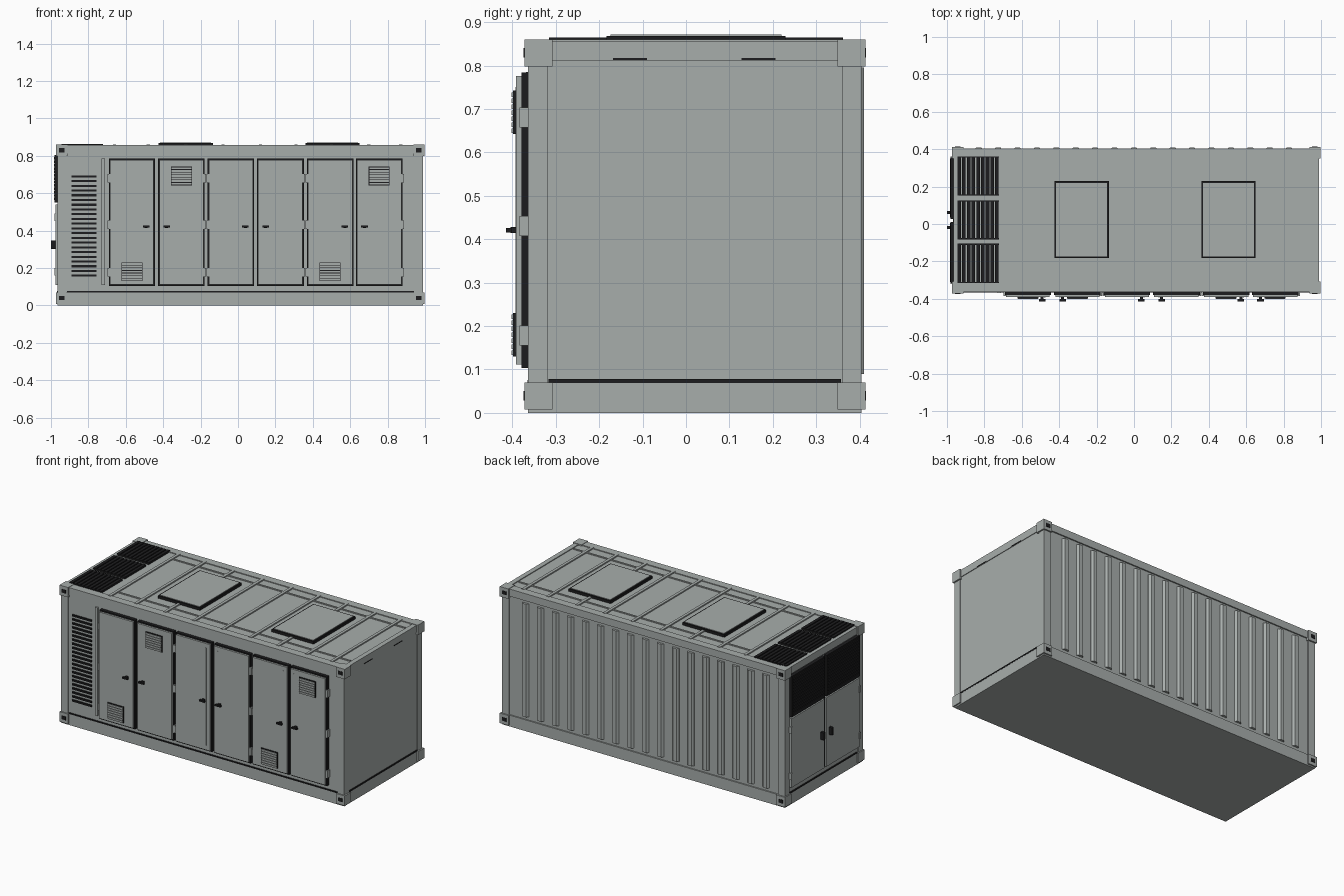
import bpy, bmesh

if "Cube" in bpy.data.objects:
    bpy.data.objects.remove(bpy.data.objects["Cube"])


def material(name, rgb):
    m = bpy.data.materials.new(name)
    m.diffuse_color = (*rgb, 1)
    m.use_nodes = True
    m.node_tree.nodes["Principled BSDF"].inputs["Base Color"].default_value = m.diffuse_color
    return m


GREY = material("container grey", (0.39, 0.42, 0.41))
BLACK = material("rubber black", (0.012, 0.012, 0.013))


def finish(name, bm, mat):
    bmesh.ops.recalc_face_normals(bm, faces=bm.faces)
    me = bpy.data.meshes.new(name)
    bm.to_mesh(me)
    bm.free()
    me.materials.append(mat)
    ob = bpy.data.objects.new(name, me)
    bpy.context.collection.objects.link(ob)
    return ob


def boxes(name, spans, mat):
    """One object from boxes given as (x0, x1, y0, y1, z0, z1)."""
    bm = bmesh.new()
    for x0, x1, y0, y1, z0, z1 in spans:
        vs = bmesh.ops.create_cube(bm, size=1)["verts"]
        for v in vs:
            v.co.x = x1 if v.co.x > 0 else x0
            v.co.y = y1 if v.co.y > 0 else y0
            v.co.z = z1 if v.co.z > 0 else z0
    return finish(name, bm, mat)


# Outer limits of the castings, and of the frame just inside them
X0, X1, Y0, Y1, TOP = -0.972, 0.997, -0.372, 0.413, 0.86
FX0, FX1, FY0, FY1 = -0.966, 0.988, -0.364, 0.404

# Main shell
boxes("container_shell", [(-0.96, 0.984, -0.358, 0.396, 0.004, 0.852)], GREY)

# Frame: bottom and top rails, corner posts
rails = []
for z0, z1 in ((0, 0.07), (0.812, 0.857)):
    rails += [(FX0, FX1, FY0, FY0 + 0.05, z0, z1),
              (FX0, FX1, FY1 - 0.05, FY1, z0, z1),
              (FX0, FX0 + 0.03, FY0, FY1, z0, z1),
              (FX1 - 0.03, FX1, FY0, FY1, z0, z1)]
boxes("frame_rails", rails, GREY)
boxes("floor_pan", [(FX0, FX1, FY0, FY1, 0, 0.02)], GREY)
boxes("corner_posts", [(x, x + 0.048, y, y + 0.045, 0.05, 0.83)
                       for x in (FX0, FX1 - 0.048) for y in (FY0, FY1 - 0.045)], GREY)

# Corner castings with dark lifting holes
castings, holes = [], []
for x in (X0, X1 - 0.06):
    for z in (0.008, TOP - 0.062):
        for y in (Y0, Y1 - 0.064):
            castings.append((x, x + 0.06, y, y + 0.064, z, z + 0.062))
        holes += [(x + 0.014, x + 0.044, Y0 - 0.002, Y0 + 0.004, z + 0.02, z + 0.042),
                  (x + 0.014, x + 0.044, Y1 - 0.004, Y1 + 0.002, z + 0.02, z + 0.042)]
boxes("corner_castings", castings, GREY)
boxes("casting_holes", holes, BLACK)

# Dark seams above the bottom rail
boxes("bottom_seams", [(-0.915, 0.94, FY0 - 0.001, -0.35, 0.069, 0.076),
                       (0.97, FX1 + 0.001, -0.317, 0.357, 0.069, 0.078),
                       (FX0 - 0.001, -0.95, -0.31, 0.35, 0.069, 0.076)], BLACK)
boxes("end_drain_slots", [(0.97, 0.99, y, y + 0.078, 0.813, 0.817) for y in (-0.168, 0.128)], BLACK)

# Back wall corrugation: trapezoid ribs
bm = bmesh.new()
for i in range(17):
    cx = -0.83 + i * 0.1037
    ring = [bm.verts.new((cx + dx, y, 0.09)) for dx, y in
            ((-0.023, 0.39), (-0.023, 0.397), (-0.012, 0.41), (0.012, 0.41), (0.023, 0.397), (0.023, 0.39))]
    face = bm.faces.new(ring)
    up = bmesh.ops.extrude_face_region(bm, geom=[face])["geom"]
    bmesh.ops.translate(bm, vec=(0, 0, 0.705), verts=[v for v in up if isinstance(v, bmesh.types.BMVert)])
finish("back_wall_ribs", bm, GREY)

# Front doors: left edge, right edge, side of the handle, vent height
DOORS = [(-0.690, -0.445, 1, 0.13), (-0.427, -0.178, -1, 0.642), (-0.162, 0.085, 1, None),
         (0.102, 0.352, -1, None), (0.368, 0.617, 1, 0.13), (0.630, 0.880, -1, 0.642)]
seals, panels, strips, handles, hinges, vents, slats = [], [], [], [], [], [], []
for a, b, side, vent in DOORS:
    seals.append((a, b, -0.379, -0.35, 0.103, 0.784))
    panels.append((a + 0.006, b - 0.006, -0.391, -0.377, 0.112, 0.776))
    edge, hinge = (b, a) if side > 0 else (a, b)
    sx = edge - side * 0.032
    strips.append((sx - 0.003, sx + 0.003, -0.393, -0.39, 0.14, 0.75))
    hx = edge - side * 0.046
    handles += [(hx - 0.018, hx + 0.018, -0.415, -0.402, 0.416, 0.426),
                (hx - 0.008, hx + 0.008, -0.404, -0.389, 0.414, 0.428)]
    for z in (0.155, 0.407, 0.657):
        hinges.append((hinge - 0.007, hinge + 0.007, -0.384, -0.358, z, z + 0.046))
    if vent:
        cx = (a + b) / 2 + side * -0.0
        vents.append((cx - 0.056, cx + 0.056, -0.398, -0.389, vent, vent + 0.1))
        for i in range(7):
            z = vent + 0.003 + i * 0.0138
            slats.append((cx - 0.053, cx + 0.053, -0.402, -0.395, z, z + 0.0105))
boxes("door_seals", seals, BLACK)
boxes("door_panels", panels, GREY)
boxes("door_edge_strips", strips, GREY)
boxes("door_handles", handles, BLACK)
boxes("door_hinges", hinges, GREY)
boxes("door_vent_boxes", vents, BLACK)
boxes("door_vent_slats", slats, GREY)

# Front louvre panel on the left, and the post beside it
boxes("front_louvre_slots", [(-0.89, -0.757, -0.366, -0.35, 0.153 + i * 0.0253, 0.164 + i * 0.0253)
                             for i in range(22)], BLACK)
boxes("front_louvre_posts", [(-0.73, -0.712, -0.368, -0.35, 0.11, 0.785)], GREY)

# Left end: two louvred grilles above two service doors
grilles, grille_rims, end_doors, end_handles, end_hinges = [], [], [], [], []
for y0, y1, hy, outer in ((-0.315, 0.012, -0.02, -0.315), (0.028, 0.355, 0.062, 0.355)):
    grilles += [(-0.984, -0.955, y0 + 0.006, y1 - 0.006, 0.563 + i * 0.018, 0.576 + i * 0.018)
                for i in range(13)]
    grille_rims += [(-0.98, -0.955, y0, y1, z, z + 0.01) for z in (0.55, 0.795)]
    grille_rims += [(-0.98, -0.955, y, y + 0.008, 0.55, 0.805) for y in (y0, y1 - 0.008)]
    end_doors.append((-0.977, -0.955, y0, y1, 0.11, 0.54))
    end_handles.append((-1.0, -0.975, hy - 0.008, hy + 0.008, 0.302, 0.348))
    end_hinges += [(-0.981, -0.96, outer - 0.007, outer + 0.007, z, z + 0.04) for z in (0.16, 0.45)]
boxes("end_grille_bars", grilles, BLACK)
boxes("end_grille_rims", grille_rims, BLACK)
boxes("end_doors", end_doors, GREY)
boxes("end_door_gap", [(-0.968, -0.955, 0.01, 0.03, 0.11, 0.54)], BLACK)
boxes("end_door_handles", end_handles, BLACK)
boxes("end_door_hinges", end_hinges, GREY)

# Roof ribs across the width, joined by long ribs near both sides
HATCHES = ((-0.425, -0.135), (0.36, 0.65))
roof = [(x - 0.009, x + 0.009, FY0 + 0.04, FY1 - 0.04, 0.85, 0.8595)
        for x in (-0.66, -0.48, -0.28, -0.08, 0.12, 0.31, 0.5, 0.7, 0.87)]
roof += [(-0.66, 0.95, y - 0.005, y + 0.005, 0.85, 0.857) for y in (-0.25, 0.29)]
boxes("roof_ribs", roof, GREY)

# Roof hatches with dark collars
boxes("hatch_collars", [(a, b, -0.183, 0.229, 0.85, 0.8685) for a, b in HATCHES], BLACK)
boxes("hatch_lids", [(a + 0.009, b - 0.009, -0.174, 0.22, 0.86, 0.871) for a, b in HATCHES], GREY)

# Roof exhaust grilles: three banks of dark bars with end rims
bars = []
for y0, y1 in ((-0.315, -0.105), (-0.082, 0.126), (0.153, 0.361)):
    bars += [(-0.944 + i * 0.0252, -0.925 + i * 0.0252, y0, y1, 0.85, 0.864) for i in range(9)]
    bars += [(-0.944, -0.722, y, y + 0.006, 0.85, 0.862) for y in (y0, y1 - 0.006)]
boxes("roof_grilles", bars, BLACK)
